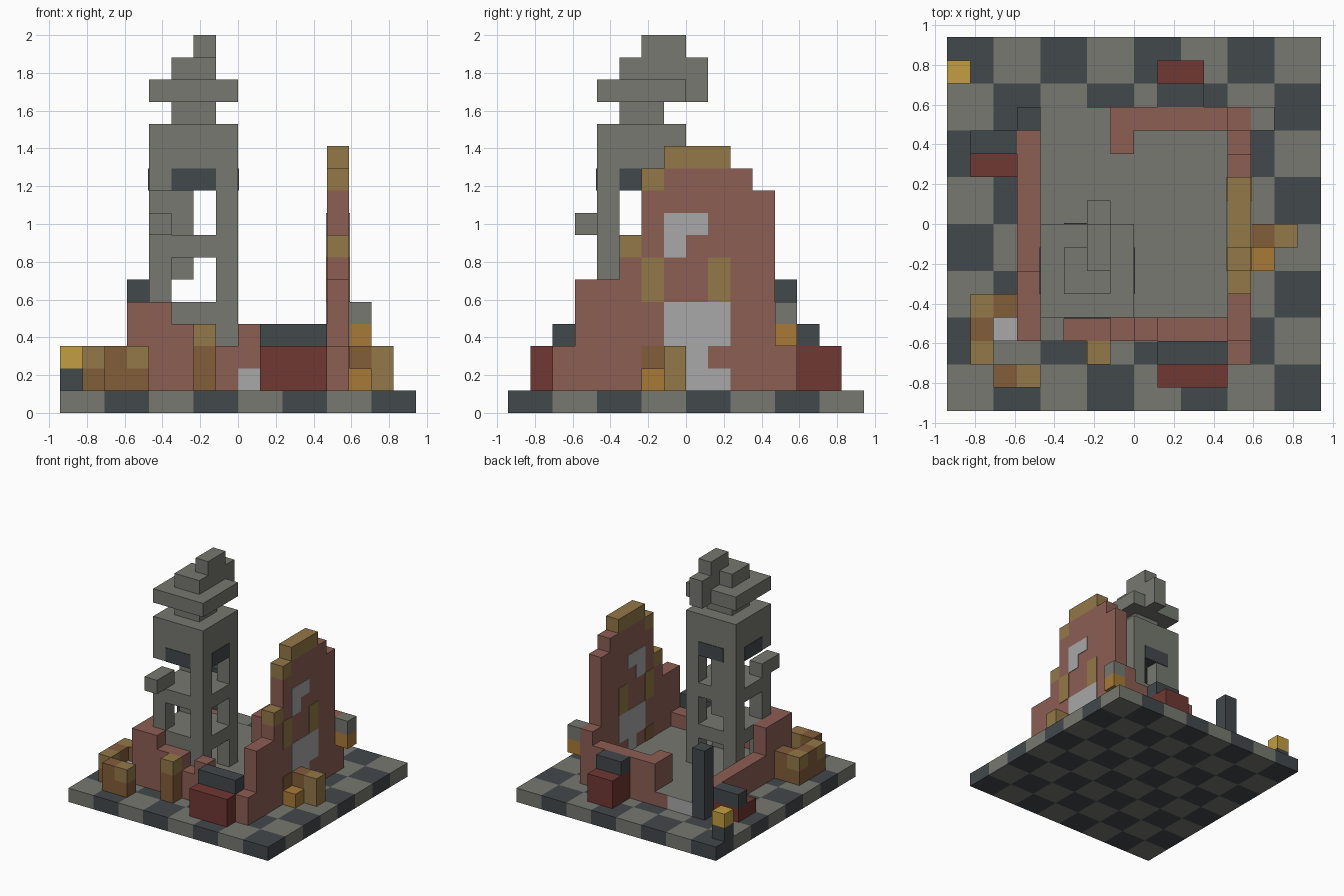
import bpy, bmesh, math
from mathutils import Vector

V = 2 / 17      # size of one block
E = 0.04        # thickness of painted plates, in blocks

default = bpy.data.objects.get("Cube")
if default:
    bpy.data.objects.remove(default)


def material(name, *rgb):
    lin = [((c / 255 + 0.055) / 1.055) ** 2.4 for c in rgb] + [1]
    m = bpy.data.materials.new(name)
    m.use_nodes = True
    m.diffuse_color = lin
    m.node_tree.nodes["Principled BSDF"].inputs["Base Color"].default_value = lin
    return m


stone = material("grey stone", 118, 120, 112)
slate = material("dark slate", 66, 72, 76)
brick = material("faded brick", 140, 94, 84)
plaster = material("pale plaster", 168, 168, 168)
olive = material("olive wood", 147, 120, 72)
brown = material("brown wood", 130, 93, 57)
red = material("deep red", 112, 56, 51)
orange = material("orange wood", 168, 122, 56)
yellow = material("yellow", 194, 158, 66)


def finish(name, bm, *mats):
    bmesh.ops.recalc_face_normals(bm, faces=bm.faces)
    mesh = bpy.data.meshes.new(name)
    bm.to_mesh(mesh)
    bm.free()
    for m in mats:
        mesh.materials.append(m)
    obj = bpy.data.objects.new(name, mesh)
    bpy.context.collection.objects.link(obj)
    return obj


def blocks(name, mat, *spans):
    """One object made of boxes, each given as x, y and z spans in blocks."""
    bm = bmesh.new()
    for span in spans:
        cube = bmesh.ops.create_cube(bm, size=1)["verts"]
        for v in cube:
            v.co = Vector([(lo + (hi - lo) * (c + 0.5)) * V
                           for c, (lo, hi) in zip(v.co, span)])
    return finish(name, bm, mat)


def stepped_wall(name, mat, axis, across, base, steps):
    """Wall whose top follows (start, end, height) steps along x or y."""
    spans = []
    for start, end, top in steps:
        run = (start, end)
        spans.append((run, across, (base, top)) if axis == "x"
                     else (across, run, (base, top)))
    return blocks(name, mat, *spans)


# Chequered base slab
bm = bmesh.new()
bmesh.ops.create_grid(bm, x_segments=8, y_segments=8, size=8 * V)
top = bmesh.ops.extrude_face_region(bm, geom=bm.faces[:])["geom"]
bmesh.ops.translate(bm, vec=(0, 0, V),
                    verts=[g for g in top if isinstance(g, bmesh.types.BMVert)])
for f in bm.faces:
    c = f.calc_center_median() * 0.99 / (2 * V)
    f.material_index = (math.floor(c.x) + math.floor(c.y)) % 2
finish("base_slab", bm, stone, slate)

# Raised floor with its exposed back edge
blocks("room_floor", stone, ((-4, 4), (-4, 4), (1, 2)), ((-4, -1), (4, 5 - E), (1, 2)))
blocks("floor_edge_plaster", plaster, ((-4, -2), (5 - E, 5), (1, 2)))
blocks("floor_edge_brick", brick, ((-2, -1), (5 - E, 5), (1, 2)))

# Ruined brick walls
stepped_wall("front_wall", brick, "x", (-5, -4), 1,
             [(-5, -3, 5), (-3, -1, 4), (-1, 0, 3), (0, 1, 4), (1, 4, 3)])
stepped_wall("left_side_low_wall", brick, "y", (-5, -4), 1, [(-4, -2, 5), (-2, 4, 3)])
stepped_wall("back_wall", brick, "x", (4, 5), 1, [(-1, 4, 4)])
blocks("back_wall_return", brick, ((-1, 0), (3, 4), (2, 4)))
stepped_wall("tall_wall", brick, "y", (4, 5), 1,
             [(-6, -5, 3), (-5, -3, 6), (-3, -2, 7), (-2, -1, 10),
              (-1, 3, 11), (3, 4, 10), (4, 5, 5)])
stepped_wall("tall_wall_left_cap", olive, "y", (4, 5), 7, [(-3, -2, 8)])
stepped_wall("tall_wall_shoulder_cap", olive, "y", (4, 5), 10, [(-2, -1, 11)])
stepped_wall("tall_wall_crown", olive, "y", (4, 5), 11, [(-1, 2, 12)])

# Painted patches showing on both sides of the tall wall
through = (4 - E, 5 + E)
blocks("tall_wall_plaster", plaster,
       (through, (-1, 1), (8, 9)), (through, (-1, 0), (7, 8)),
       (through, (-1, 2), (3, 5)), (through, (0, 1), (1, 3)),
       (through, (1, 2), (1, 2)))
blocks("tall_wall_shutters", olive, *[(through, (y, y + 1), (5, 7)) for y in (-2, 1)])
blocks("tall_wall_brown_patch", brown, (through, (-2, -1), (2, 3)))
blocks("front_wall_plaster", plaster, ((0, 1), (-5 - E, -5), (1, 2)))

# Tower: corner posts, floors and solid head
posts = [((x, x + 1), (y, y + 1), (2, 10))
         for x in (-4, -1) for y in (-4, -1) if (x, y) != (-4, -4)]
blocks("tower_posts", stone, *posts)
blocks("tower_broken_post", stone, ((-4, -3), (-4, -3), (2, 9)))
blocks("tower_loose_block", stone, ((-4, -3), (-5, -4), (8, 9)))
full = (-4, 0)
for name, z in (("lower", 4), ("upper", 7)):
    blocks("tower_" + name + "_floor", stone,
           ((-3, -1), full, (z, z + 1)),
           *[((x, x + 1), (-3, -1), (z, z + 1)) for x in (-4, -1)])
blocks("tower_rear_infill", stone, *[((-3, -2), (-1, 0), z) for z in ((6, 7), (8, 10))])
blocks("tower_head", stone, (full, full, (10, 13)))
blocks("tower_dark_windows", slate,
       ((-3, -1), (-4 - E, E), (10, 11)), ((-4 - E, E), (-3, -1), (10, 11)))

# Tower roof
blocks("roof_neck", stone, ((-3, -1), (-3, -1), (13, 14)))
blocks("roof_plate", stone, (full, full, (14, 15)))
blocks("roof_step", stone, ((-3, -1), (-3, -1), (15, 16)), ((-2, -1), (-1, 1), (15, 16)))
blocks("roof_hook", stone, ((-2, -1), (0, 1), (14, 15)))
blocks("roof_finial", stone, ((-2, -1), (-2, 0), (16, 17)))

# Red benches with dark backs
for name, x, seat, back, z in (("front", (1, 4), (-7, -5), (-6, -5), 3),
                               ("back", (1, 3), (5, 7), (5, 6), 3),
                               ("side", (-7, -5), (2, 4), (3, 4), 2)):
    blocks(name + "_bench_seat", red, (x, seat, (1, z)))
    blocks(name + "_bench_back", slate, (x, back, (z, z + 1)))

# Posts
blocks("dark_post", slate, ((-5, -4), (4, 5), (1, 6)))
blocks("lamp_stand", slate, ((-8, -7), (6, 7), (1, 2)))
blocks("lamp", yellow, ((-8, -7), (6, 7), (2, 3)))
blocks("front_post", brown, ((-2, -1), (-6, -5), (1, 3)))
blocks("front_post_top", olive, ((-2, -1), (-6, -5), (3, 4)))

# Crates at the front corner
low, high = (1, 2), (2, 3)
blocks("crate_bodies", brown, ((-7, -6), (-6, -3), low), ((-6, -5), (-4, -3), (1, 3)),
       ((-7, -6), (-5, -4), high), ((-6, -4), (-7, -6), low), ((-6, -5), (-7, -6), high))
blocks("crate_lids", olive, ((-7, -6), (-6, -5), high), ((-7, -6), (-4, -3), high),
       ((-5, -4), (-7, -6), high))
blocks("crate_filling", plaster, ((-6, -5), (-5, -4), low))

# Crates and bracket box outside the tall wall
blocks("outer_crate_inner_half", brown, ((5, 6), (-1, 0), (1, 3)))
blocks("outer_crate_outer_half", olive, ((6, 7), (-1, 0), (1, 3)))
blocks("small_orange_crate", orange, ((5, 6), (-2, -1), low))
blocks("bracket_box_bottom", orange, ((5, 6), (4, 5), (3, 4)))
blocks("bracket_box_top", stone, ((5, 6), (4, 5), (4, 5)))
